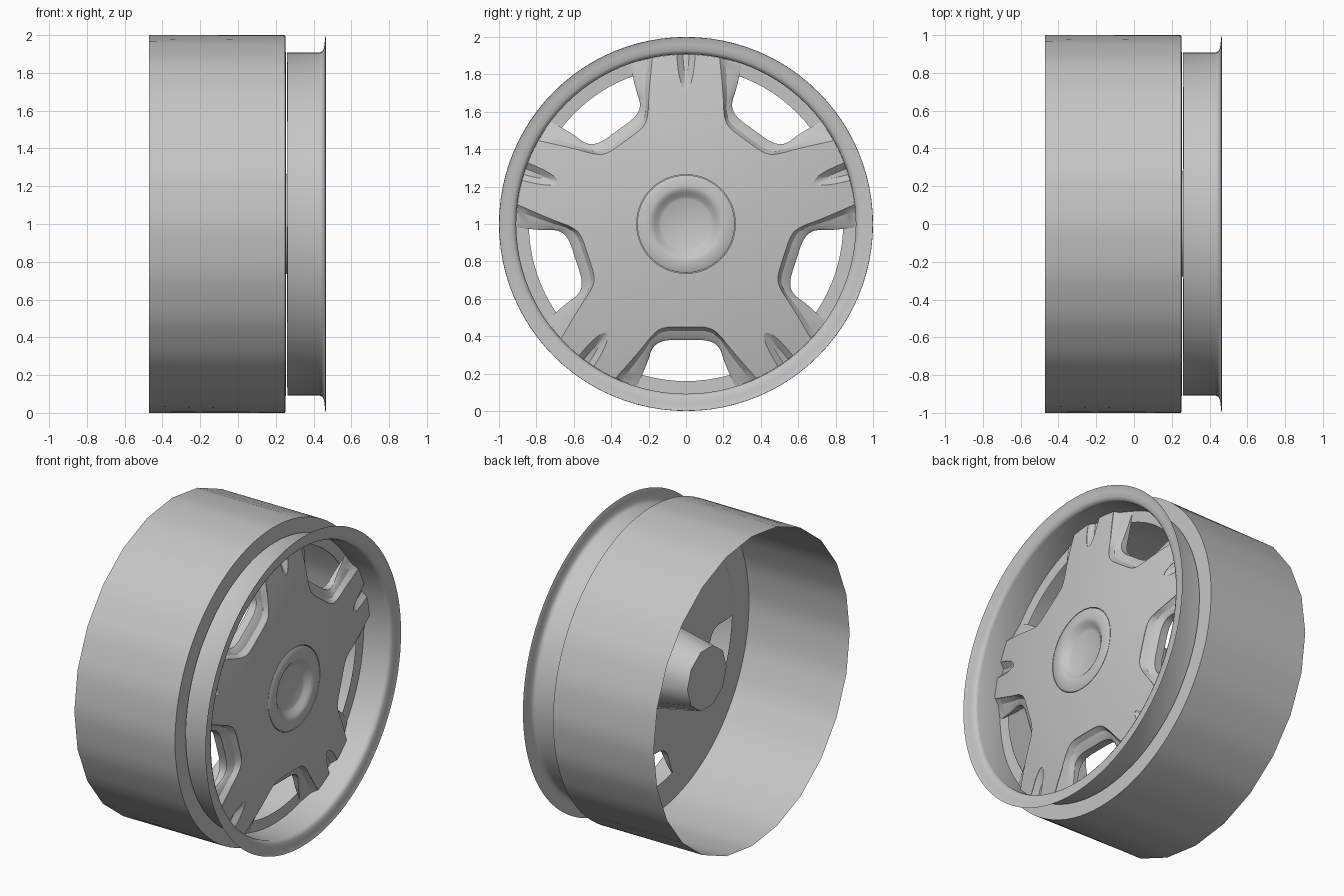
import bpy, bmesh, math
from math import cos, sin, pi, radians

cube = bpy.data.objects.get("Cube")
if cube:
    bpy.data.objects.remove(cube)

grey = bpy.data.materials.new("plain_grey")
grey.use_nodes = True
COLOR = (0.56, 0.56, 0.56, 1)
grey.diffuse_color = COLOR
grey.node_tree.nodes["Principled BSDF"].inputs["Base Color"].default_value = COLOR
AXLE_Z = 1.0


def smooth(obj, angle):
    bpy.ops.object.select_all(action="DESELECT")
    obj.select_set(True)
    bpy.context.view_layer.objects.active = obj
    bpy.ops.object.shade_smooth_by_angle(angle=radians(angle))


def finish(name, bm, angle=30):
    bmesh.ops.recalc_face_normals(bm, faces=bm.faces)
    mesh = bpy.data.meshes.new(name)
    bm.to_mesh(mesh)
    bm.free()
    mesh.materials.append(grey)
    obj = bpy.data.objects.new(name, mesh)
    bpy.context.collection.objects.link(obj)
    smooth(obj, angle)
    return obj


def lathe(name, profile, sides=96, coarse=None, angle=30):
    """Spin (x, radius) points round the axle; 'coarse' flattens the first ring to a polygon."""
    bm = bmesh.new()
    rings = []
    for i, (x, r) in enumerate(profile):
        if r == 0:
            rings.append([bm.verts.new((x, 0, AXLE_Z))] * sides)
            continue
        ring = []
        for k in range(sides):
            a = 2 * pi * k / sides
            rad = r
            if coarse and i == 0:
                step = 2 * pi / coarse
                rad = r * cos(step / 2) / cos(a % step - step / 2)
            ring.append(bm.verts.new((x, rad * cos(a), AXLE_Z + rad * sin(a))))
        rings.append(ring)
    for a, b in zip(rings, rings[1:]):
        for k in range(sides):
            n = (k + 1) % sides
            # Drop the repeated axis point so the tips become triangles
            bm.faces.new(list(dict.fromkeys((a[k], a[n], b[n], b[k]))))
    return finish(name, bm, angle)


def dome(r):
    return 0.41 - 0.1 * (r / 0.9) ** 2


def chaikin(pts):
    """Round off the corners of an open outline."""
    out = [pts[0]]
    for (a, b), (c, d) in zip(pts, pts[1:]):
        out += [(0.75 * a + 0.25 * c, 0.75 * b + 0.25 * d),
                (0.25 * a + 0.75 * c, 0.25 * b + 0.75 * d)]
    return out + [pts[-1]]


def mirrored(half):
    """Close a half outline given as (radial, sideways) points."""
    half = chaikin(chaikin(half))
    return half + [(u, -v) for u, v in reversed(half[1:])]


def blend(a, b, t):
    return [(p + (r - p) * t, q + (s - q) * t) for (p, q), (r, s) in zip(a, b)]


def add_loft(bm, angle, rings):
    """Loft closed outlines; each ring is (outline, offset from the dome, fixed x)."""
    loops = []
    for outline, offset, fixed in rings:
        loop = []
        for u, v in outline:
            x = fixed if fixed is not None else dome(math.hypot(u, v)) + offset
            loop.append(bm.verts.new((x, u * cos(angle) - v * sin(angle),
                                      AXLE_Z + u * sin(angle) + v * cos(angle))))
        loops.append(loop)
    for a, b in zip(loops, loops[1:]):
        for k in range(len(a)):
            n = (k + 1) % len(a)
            bm.faces.new((a[k], a[n], b[n], b[k]))
    bm.faces.new(loops[0])
    bm.faces.new(loops[-1])


# Outer barrel: open at the back, with a wall turned in at the front
lathe("barrel", [(-0.47, 1.0), (0.25, 1.0), (0.255, 0.84)], coarse=24)

# Rim with flared lip
lathe("rim", [(0.26, 0.84), (0.262, 0.908), (0.43, 0.908), (0.446, 0.914),
              (0.455, 0.93), (0.459, 0.96), (0.461, 0.985), (0.466, 0.999)], angle=50)

# Domed wheel face, solid, with a seat for the cap
front = [(dome(r), r) for r in (0.264, 0.36, 0.46, 0.56, 0.66, 0.76, 0.84, 0.907)]
face = lathe("wheel_face", [(0.365, 0), (0.365, 0.264)] + front + [(0.26, 0.907), (0.26, 0)])

# Cutter: five bevelled windows and five spoke grooves
outer = mirrored([(0.55, 0), (0.55, 0.12), (0.585, 0.175), (0.67, 0.24),
                  (0.84, 0.39), (0.95, 0.49)])
inner = mirrored([(0.62, 0), (0.62, 0.12), (0.655, 0.18), (0.74, 0.205),
                  (0.83, 0.245), (0.95, 0.30)])
groove = [(0.95 + 0.23 * cos(2 * pi * k / 32), 0.05 * sin(2 * pi * k / 32)) for k in range(32)]
groove_floor = [(0.97 + (u - 0.95) * 0.75, v * 0.35) for u, v in groove]
bm = bmesh.new()
for k in range(5):
    a = -pi / 2 + k * 2 * pi / 5
    add_loft(bm, a, [(outer, 0, 0.6), (outer, -0.003, None),
                     (blend(outer, inner, 0.3), -0.03, None),
                     (blend(outer, inner, 0.85), -0.042, None),
                     (inner, -0.05, None), (inner, 0, 0.1)])
    add_loft(bm, a + pi / 5, [(groove, 0, 0.6), (groove, -0.002, None),
                              (groove_floor, -0.03, None)])
cutter = finish("window_cutter", bm)
cutter.hide_render = True

mod = face.modifiers.new("windows", "BOOLEAN")
mod.operation = "DIFFERENCE"
mod.solver = "EXACT"
mod.object = cutter
bpy.context.view_layer.update()
cut = bpy.data.meshes.new_from_object(face.evaluated_get(bpy.context.evaluated_depsgraph_get()))
face.modifiers.clear()
face.data = cut
bpy.data.objects.remove(cutter)
smooth(face, 28)

# Centre cap with a dished middle
lathe("centre_cap", [(0.37, 0.261), (0.401, 0.261), (0.404, 0.257), (0.409, 0.2),
                     (0.406, 0.185), (0.395, 0.168), (0.378, 0.148), (0.37, 0.132),
                     (0.37, 0)], sides=64, angle=40)

# Tapered hub behind the face
lathe("hub", [(-0.15, 0), (-0.15, 0.2), (0.265, 0.28)], sides=10, angle=40)
